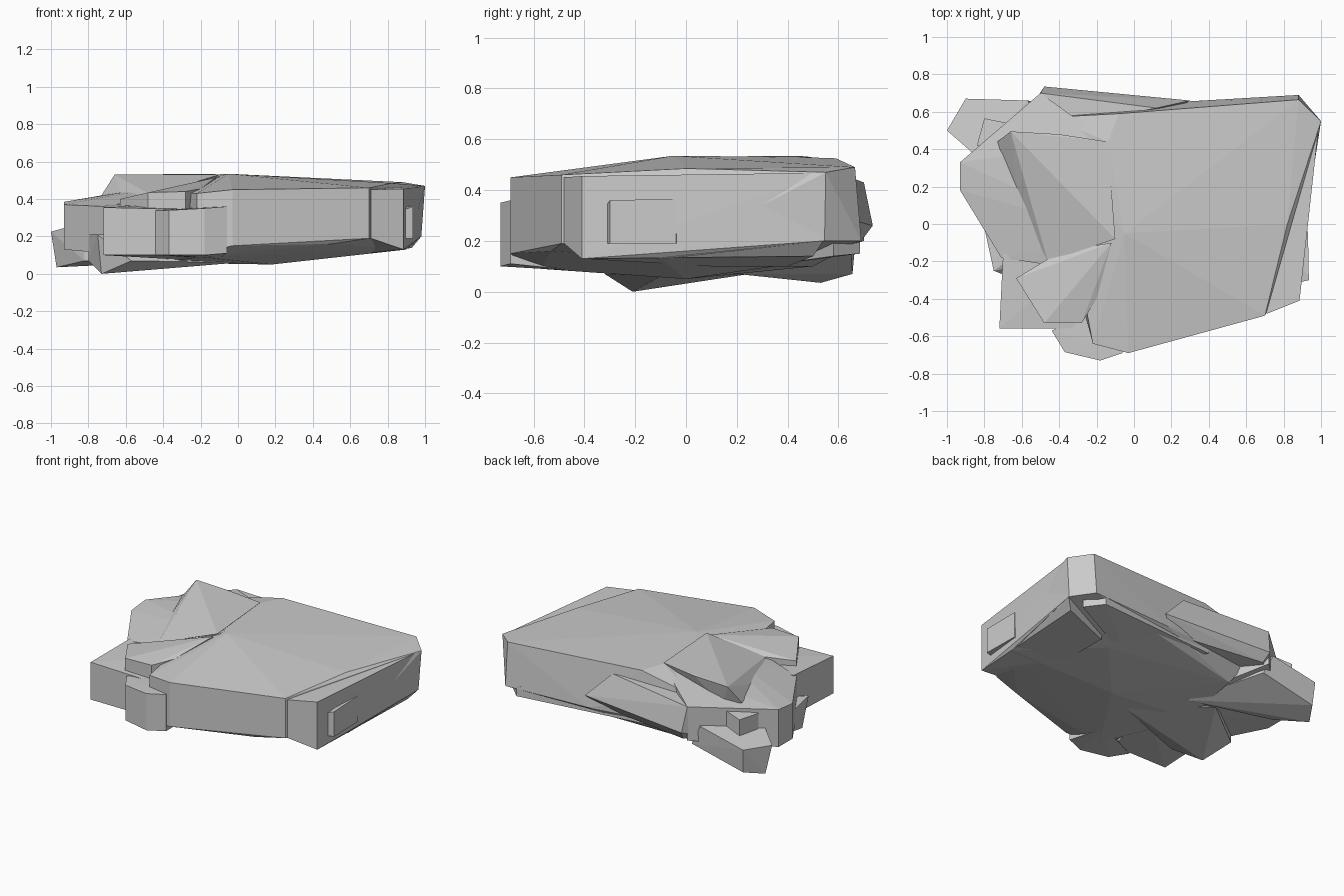
import bpy, bmesh


def chunk(name, pts):
    """Flat-faced stone block: convex hull of a few corner points."""
    bm = bmesh.new()
    for p in pts:
        bm.verts.new(p)
    res = bmesh.ops.convex_hull(bm, input=bm.verts)
    junk = {v for v in res["geom_interior"] + res["geom_unused"]
            if isinstance(v, bmesh.types.BMVert)}
    bmesh.ops.delete(bm, geom=list(junk), context='VERTS')
    bmesh.ops.recalc_face_normals(bm, faces=bm.faces)
    me = bpy.data.meshes.new(name)
    bm.to_mesh(me)
    bm.free()
    ob = bpy.data.objects.new(name, me)
    bpy.context.collection.objects.link(ob)
    return ob


def column(outline):
    """Corners given as (x, y, bottom, top)."""
    return [(x, y, z) for x, y, a, b in outline for z in (a, b)]


# Broad main slab with a faceted belly
chunk("main_slab", column([
    (-0.03, -0.69, 0.15, 0.45), (0.50, -0.53, 0.16, 0.455),
    (0.70, -0.49, 0.19, 0.46), (-0.22, -0.64, 0.11, 0.43)]) + [
    (1.0, 0.55, 0.47), (0.98, 0.545, 0.20), (0.88, 0.665, 0.49),
    (0.88, 0.69, 0.20), (0.90, -0.1, 0.13), (0.82, 0.0, 0.485),
    (-0.45, 0.57, 0.44), (-0.42, 0.57, 0.22),
    (-0.14, 0.44, 0.53), (-0.05, -0.05, 0.535), (-0.08, 0.59, 0.525),
    (0.28, 0.655, 0.20),
    (0.18, 0.0, 0.05), (-0.40, 0.05, 0.06), (-0.2, -0.57, 0.09),
    (0.5, 0.35, 0.10), (-0.35, 0.5, 0.10)])

# Wedge jutting from the back
chunk("back_wedge", [
    (-0.50, 0.70, 0.43), (-0.48, 0.735, 0.26), (-0.46, 0.69, 0.20),
    (0.12, 0.62, 0.46), (0.30, 0.66, 0.28), (0.2, 0.6, 0.2),
    (-0.5, 0.5, 0.43), (-0.6, 0.55, 0.2)])

# Lower left shelf
chunk("left_shelf", column([
    (-0.93, 0.33, 0.13, 0.385), (-0.93, 0.18, 0.13, 0.37),
    (-0.71, -0.18, 0.11, 0.36), (-0.50, 0.70, 0.20, 0.43)]) + [
    (-0.73, 0.44, 0.40), (-0.60, 0.1, 0.40), (-0.10, -0.05, 0.52),
    (-0.14, 0.44, 0.52), (-0.45, -0.22, 0.41),
    (-0.2, -0.1, 0.08), (-0.3, 0.4, 0.10)])

# Front left blocks
chunk("front_left_block", column([
    (-0.72, -0.56, 0.10, 0.355), (-0.70, -0.16, 0.10, 0.37),
    (-0.30, -0.56, 0.10, 0.345), (-0.2, -0.1, 0.07, 0.38)]))
chunk("front_left_step", column([
    (-0.63, -0.29, 0.2, 0.40), (-0.48, -0.53, 0.2, 0.435),
    (-0.28, -0.53, 0.2, 0.44), (-0.20, -0.4, 0.2, 0.455),
    (-0.12, -0.1, 0.2, 0.515), (-0.40, -0.15, 0.2, 0.43)]))
chunk("front_nose", column([
    (-0.37, -0.685, 0.10, 0.34), (-0.18, -0.73, 0.10, 0.35),
    (-0.06, -0.69, 0.11, 0.36), (-0.44, -0.57, 0.10, 0.34),
    (-0.1, -0.4, 0.08, 0.36)]))

# Raised flake sloping down into the left hollow
chunk("top_flake", [
    (-0.73, 0.44, 0.42), (-0.66, 0.495, 0.53), (-0.40, 0.48, 0.53),
    (-0.14, 0.44, 0.535), (-0.10, -0.08, 0.53), (-0.62, 0.10, 0.40),
    (-0.46, -0.20, 0.42), (-0.60, 0.46, 0.38), (-0.3, 0.2, 0.35)])

# Right hand blocks
chunk("right_block", column([
    (0.71, -0.48, 0.19, 0.45), (0.885, -0.41, 0.13, 0.455),
    (0.6, 0.1, 0.1, 0.45)]) + [
    (0.99, 0.545, 0.468), (0.98, 0.54, 0.20), (0.93, 0.5, 0.14),
    (0.6, 0.5, 0.45), (0.6, 0.4, 0.1)])
chunk("right_chip", column([
    (0.85, -0.32, 0.19, 0.33), (0.935, -0.30, 0.19, 0.36),
    (0.93, -0.04, 0.19, 0.365), (0.8, 0.0, 0.19, 0.36)]))

# Low rear left block, leaning outward and running on beneath
chunk("rear_left_block", [
    (-1.0, 0.50, 0.225), (-0.97, 0.53, 0.035), (-0.90, 0.67, 0.23),
    (-0.89, 0.655, 0.07), (-0.57, 0.66, 0.30), (-0.5, 0.65, 0.16),
    (-0.84, 0.36, 0.27), (-0.82, 0.36, 0.07), (-0.25, 0.2, 0.07),
    (-0.4, 0.4, 0.30)])
chunk("rear_left_chip", column([
    (-0.84, 0.42, 0.25, 0.37), (-0.80, 0.565, 0.25, 0.37),
    (-0.68, 0.54, 0.25, 0.39), (-0.65, 0.40, 0.25, 0.39)]))

# Low rear ledge
chunk("rear_ledge", column([
    (-0.1, 0.60, 0.17, 0.24), (0.80, 0.685, 0.15, 0.22),
    (0.90, 0.58, 0.14, 0.22), (0.3, 0.3, 0.10, 0.2)]))

# Pointed foot under the left side
chunk("left_foot", [
    (-0.73, -0.21, 0.0), (-0.75, -0.25, 0.21), (-0.80, -0.02, 0.21),
    (-0.80, -0.02, 0.07), (-0.57, -0.32, 0.07), (0.0, -0.1, 0.06),
    (-0.45, 0.25, 0.07), (-0.4, 0.0, 0.2)])
